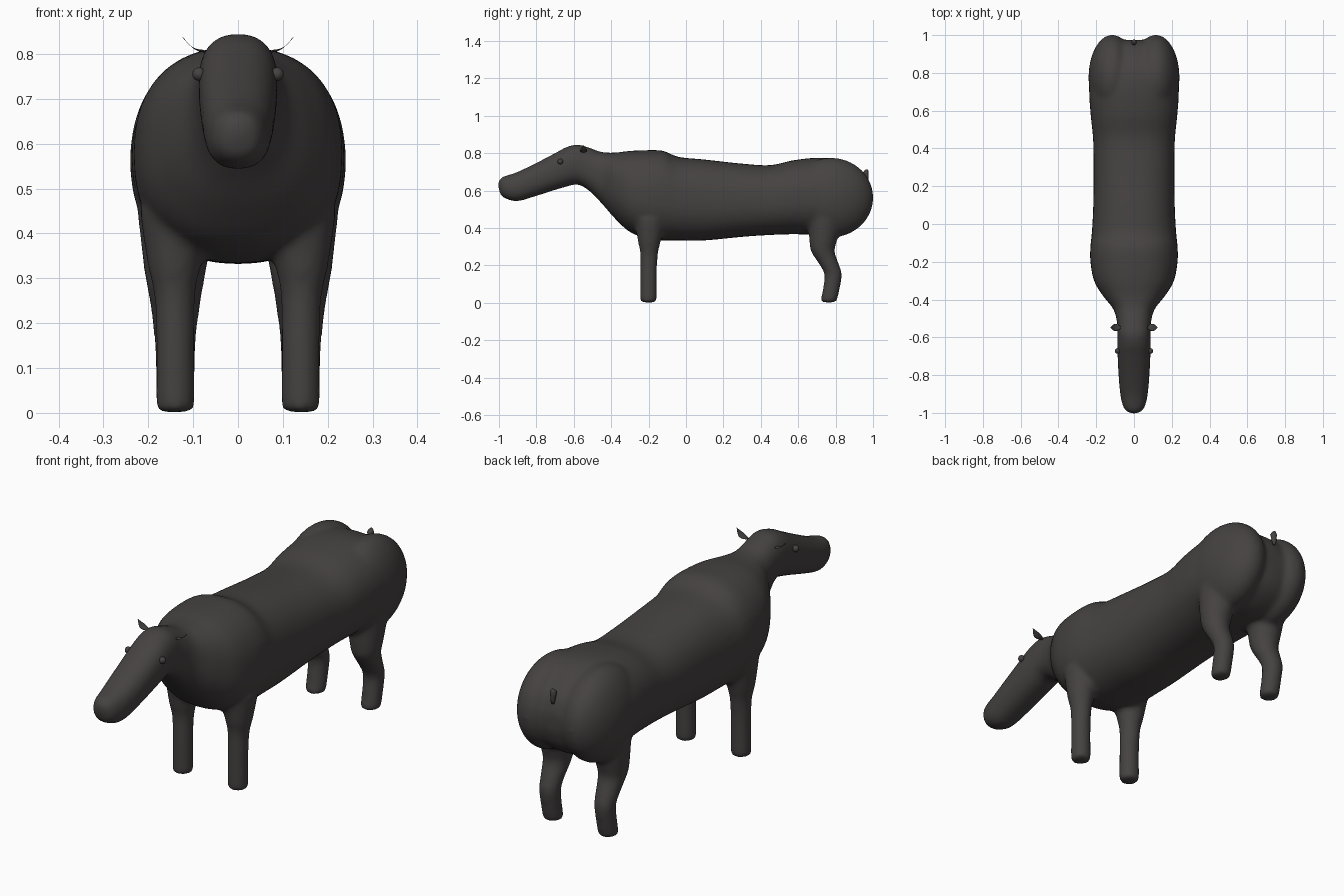
import bpy, bmesh, math
from mathutils import Vector, Matrix

if "Cube" in bpy.data.objects:
    bpy.data.objects.remove(bpy.data.objects["Cube"])


def material(name, rgb):
    m = bpy.data.materials.new(name)
    m.diffuse_color = (*rgb, 1)
    m.use_nodes = True
    m.node_tree.nodes["Principled BSDF"].inputs["Base Color"].default_value = m.diffuse_color
    return m


HIDE = material("dark grey hide", (0.060, 0.054, 0.053))


def finish(bm, name):
    bmesh.ops.recalc_face_normals(bm, faces=bm.faces)
    me = bpy.data.meshes.new(name)
    bm.to_mesh(me)
    bm.free()
    me.materials.append(HIDE)
    for p in me.polygons:
        p.use_smooth = True
    ob = bpy.data.objects.new(name, me)
    bpy.context.collection.objects.link(ob)
    return ob


def loft(bm, rings):
    vs = [[bm.verts.new(p) for p in r] for r in rings]
    n = len(vs[0])
    for a, b in zip(vs, vs[1:]):
        for i in range(n):
            bm.faces.new((a[i], a[(i + 1) % n], b[(i + 1) % n], b[i]))
    bm.faces.new(vs[0])
    bm.faces.new(vs[-1][::-1])


def catmull(pts, steps=6):
    out = []
    p = [Vector(q) for q in pts]
    p = [p[0]] + p + [p[-1]]
    for a, b, c, d in zip(p, p[1:], p[2:], p[3:]):
        for k in range(steps):
            t = k / steps
            out.append(0.5 * (2 * b + (c - a) * t + (2 * a - 5 * b + 4 * c - d) * t * t
                              + (3 * b - a - 3 * c + d) * t ** 3))
    return out + [p[-1]]


def section(y, top, bot, w, n=36, e=2 / 2.35):
    ring = []
    for i in range(n):
        a = 2 * math.pi * i / n
        c, s = math.cos(a), math.sin(a)
        ring.append((w * math.copysign(abs(c) ** e, c), y,
                     (top + bot) / 2 + (top - bot) / 2 * math.copysign(abs(s) ** e, s)))
    return ring


def leg(bm, side, path):
    # path entries: x, y, z, radius
    loft(bm, [[(side * x + r * math.cos(a), y + r * 1.03 * math.sin(a), z)
               for a in (2 * math.pi * i / 20 for i in range(20))]
              for x, y, z, r in catmull(path, 5)])


# Head, neck and trunk: y, top, bottom, half width
trunk = [(-1.003, .645, .615, .015), (-.99, .668, .575, .042), (-.96, .68, .555, .060),
         (-.9, .70, .543, .073), (-.8, .748, .571, .082), (-.7, .80, .603, .087),
         (-.64, .832, .62, .088), (-.58, .846, .632, .088), (-.52, .83, .60, .09),
         (-.45, .806, .53, .11), (-.38, .803, .45, .165), (-.3, .812, .378, .212),
         (-.2, .816, .34, .231), (-.12, .812, .333, .231), (-.04, .78, .333, .223),
         (.1, .766, .333, .216), (.3, .744, .352, .214), (.45, .736, .362, .217),
         (.58, .763, .366, .230), (.72, .776, .362, .238), (.82, .76, .365, .222),
         (.9, .715, .40, .18), (.95, .665, .45, .12), (.975, .60, .52, .05)]
front_path = [(.14, -.2, .002, .036), (.14, -.2, .014, .043), (.14, -.2, .15, .043),
              (.141, -.197, .26, .046), (.142, -.196, .33, .060), (.135, -.19, .45, .085)]
rear_path = [(.14, .762, .002, .036), (.14, .764, .014, .043), (.14, .778, .08, .044),
             (.14, .787, .15, .046), (.14, .768, .20, .051), (.14, .733, .27, .061),
             (.14, .732, .32, .070), (.135, .745, .45, .09)]

bm = bmesh.new()
loft(bm, [section(*s) for s in catmull(trunk)])
for side in (-1, 1):
    leg(bm, side, front_path)
    leg(bm, side, rear_path)
    # rounded haunch
    bmesh.ops.create_uvsphere(bm, u_segments=40, v_segments=24, radius=1,
                              matrix=Matrix.Translation((side * .115, .775, .562))
                              @ Matrix.Diagonal((.126, .227, .213, 1)))
body = finish(bm, "body")
rm = body.modifiers.new("merge", 'REMESH')
rm.mode, rm.voxel_size, rm.use_smooth_shade = 'VOXEL', 0.011, True
sm = body.modifiers.new("soften", 'SMOOTH')
sm.factor, sm.iterations = 0.5, 9

for side, label in ((-1, "left"), (1, "right")):
    # Eye
    bm = bmesh.new()
    bmesh.ops.create_uvsphere(bm, u_segments=16, v_segments=10, radius=.015,
                              matrix=Matrix.Translation((side * .087, -.672, .755)))
    finish(bm, label + "_eye")
    # Leaf shaped ear, curving outward and up
    bm = bmesh.new()
    rings = []
    for x, z, w in catmull([(.072, .806, .008), (.088, .808, .017), (.102, .815, .019),
                            (.114, .826, .012), (.123, .838, .002)], 4):
        rings.append([(side * (x + .003 * math.sin(a)), -.548 + w * math.cos(a),
                       z + .003 * math.sin(a))
                      for a in (2 * math.pi * i / 12 for i in range(12))])
    loft(bm, rings)
    finish(bm, label + "_ear")

# Stubby tail, wider at the top
bm = bmesh.new()
loft(bm, [[(r * math.cos(a), y + r * math.sin(a), z)
           for a in (2 * math.pi * i / 12 for i in range(12))]
          for y, z, r in ((.966, .645, .006), (.966, .66, .010), (.964, .685, .013),
                          (.962, .697, .015), (.964, .706, .011), (.968, .713, .004))])
finish(bm, "tail")
